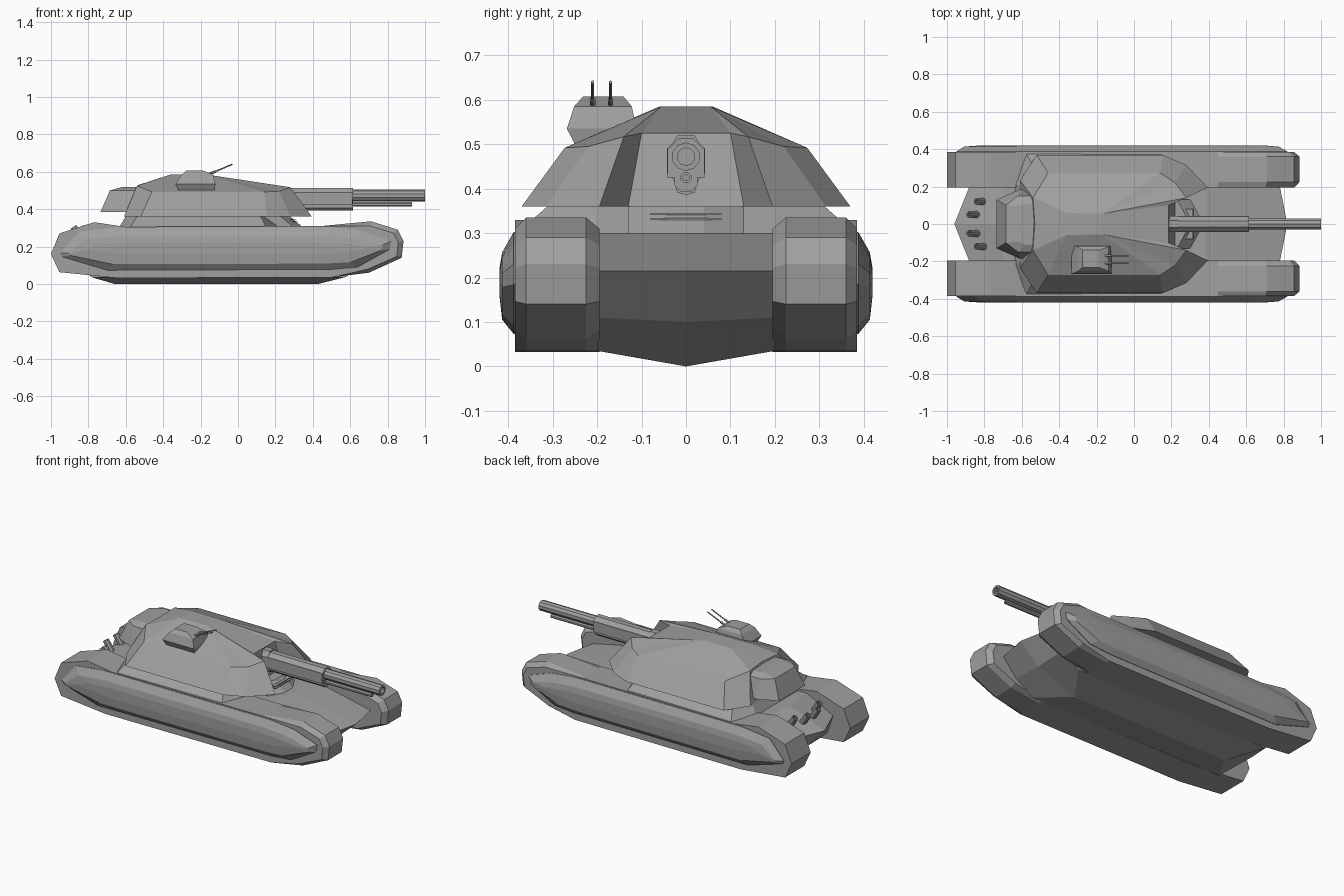
import bpy, bmesh, math
from mathutils import Vector

cube = bpy.data.objects.get("Cube")
if cube:
    bpy.data.objects.remove(cube)

GREY = (0.35, 0.35, 0.35, 1)
paint = bpy.data.materials.new("armour grey")
paint.use_nodes = True
paint.diffuse_color = GREY
paint.node_tree.nodes["Principled BSDF"].inputs["Base Color"].default_value = GREY


def finish(bm, name, smooth=False):
    bmesh.ops.remove_doubles(bm, verts=bm.verts, dist=0.0005)
    bmesh.ops.recalc_face_normals(bm, faces=bm.faces)
    mesh = bpy.data.meshes.new(name)
    bm.to_mesh(mesh)
    bm.free()
    mesh.materials.append(paint)
    for poly in mesh.polygons:
        poly.use_smooth = smooth and len(poly.vertices) == 4
    ob = bpy.data.objects.new(name, mesh)
    bpy.context.collection.objects.link(ob)
    return ob


def loft(name, rings):
    """Skin a stack of equal-length closed rings and cap both ends."""
    bm = bmesh.new()
    loops = [[bm.verts.new(p) for p in ring] for ring in rings]
    n = len(loops[0])
    for a, b in zip(loops, loops[1:]):
        for i in range(n):
            j = (i + 1) % n
            bm.faces.new((a[i], a[j], b[j], b[i]))
    bm.faces.new(loops[0])
    bm.faces.new(loops[-1])
    return finish(bm, name)


def both(half):
    """Complete a half ring that starts and ends on the centre line."""
    return half + [(x, -y, z) for x, y, z in half[-2:0:-1]]


def at_z(points, z):
    return [(x, y, z) for x, y in points]


def at_y(points, y):
    return [(x, y, z) for x, z in points]


def rod(name, start, end, r, sides=8, bore=0):
    """Straight rod; bore makes it a tube with a recessed muzzle."""
    start, end = Vector(start), Vector(end)
    axis = end - start
    turn = axis.to_track_quat('Z', 'Y')

    def ring(centre, radius):
        return [centre + turn @ Vector((radius * math.cos(a), radius * math.sin(a), 0))
                for a in (math.tau * (i + 0.5) / sides for i in range(sides))]
    rings = [ring(start, r), ring(end, r)]
    if bore:
        rings += [ring(end, bore), ring(end - axis.normalized() * 0.06, bore)]
    return loft(name, rings)


def box(name, x, y, z):
    return loft(name, [at_z([(x[0], y[0]), (x[1], y[0]), (x[1], y[1]), (x[0], y[1])], h) for h in z])


# Central hull with a shallow keel, pointed bow and stern
keel = [(-0.96, 0.21), (-0.72, 0.3), (0.38, 0.3), (0.82, 0.215), (0.69, 0.1),
        (0.43, 0), (-0.66, 0), (-0.85, 0.09)]
chine = [(-0.88, 0.21), (-0.7, 0.3), (0.38, 0.3), (0.78, 0.215), (0.69, 0.11),
         (0.57, 0.035), (-0.78, 0.035), (-0.84, 0.09)]
loft("hull", [at_y(chine, -0.2), at_y(keel, 0), at_y(chine, 0.2)])

# Track pods with chamfered noses, and bulging side skirts
pod = [(-1, 0.16), (-0.955, 0.27), (-0.77, 0.33), (-0.6, 0.305), (0.45, 0.31),
       (0.71, 0.335), (0.855, 0.29), (0.885, 0.23), (0.875, 0.14), (0.7, 0.06),
       (0.5, 0.035), (-0.65, 0.032), (-0.955, 0.063)]
pod_edge = [(x, z) if x < 0.6 else (x - 0.12 * (x - 0.65), z - 0.16 * (z - 0.18))
            for x, z in pod]
skirt = [(-0.95, 0.165), (-0.85, 0.28), (-0.66, 0.302), (0.5, 0.302), (0.66, 0.285),
         (0.82, 0.23), (0.81, 0.185), (0.64, 0.09), (0.5, 0.078), (-0.7, 0.073), (-0.94, 0.145)]
skirt_face = [(x * 0.95 - 0.005, 0.18 + (z - 0.186) * 0.66) for x, z in skirt]
skirt_core = [(x * 0.9, 0.19 + (z - 0.18) * 0.4) for x, z in skirt_face]
for side, s in (("left", 1), ("right", -1)):
    loft(side + "_track_pod", [at_y(pod_edge, 0.195 * s), at_y(pod, 0.225 * s),
                               at_y(pod, 0.36 * s), at_y(pod_edge, 0.385 * s)])
    loft(side + "_side_skirt", [at_y(skirt, 0.375 * s), at_y(skirt, 0.388 * s),
                                at_y(skirt_face, 0.414 * s), at_y(skirt_core, 0.42 * s)])

# Raised deck under the turret
deck = [(-0.64, 0), (-0.64, 0.22), (-0.58, 0.386), (0.155, 0.386), (0.23, 0.2), (0.23, 0)]
deck_top = [(-0.6, 0), (-0.6, 0.2), (-0.54, 0.31), (0.12, 0.31), (0.14, 0.2), (0.14, 0)]
loft("upper_deck", [both(at_z(deck, 0.295)), both(at_z(deck_top, 0.362))])

# Driver hood with its vision slit
hood = [(0.1, 0.29), (0.1, 0.36), (0.23, 0.36), (0.3, 0.3), (0.3, 0.29)]
hood_mid = [(x + 0.05 * (x > 0.2), z) for x, z in hood]
loft("driver_hood", [at_y(hood, -0.13), at_y(hood_mid, -0.04),
                     at_y(hood_mid, 0.04), at_y(hood, 0.13)])
box("vision_slit_lip", (0.25, 0.318), (-0.08, 0.08), (0.33, 0.334))
box("vision_slit_brow", (0.25, 0.314), (-0.08, 0.08), (0.341, 0.345))

# Turret: base, shoulder and roof outlines; the cheeks flank a recessed front
base = at_z([(-0.59, 0), (-0.61, 0.235), (-0.52, 0.37), (0.155, 0.37), (0.28, 0.315),
             (0.395, 0.195), (0.22, 0.13), (0.22, 0)], 0.36)
shoulder = [(-0.53, 0, 0.53), (-0.54, 0.14, 0.525), (-0.46, 0.273, 0.492),
            (0.14, 0.273, 0.492), (0.22, 0.22, 0.495), (0.28, 0.14, 0.517),
            (0.185, 0.1, 0.525), (0.185, 0, 0.525)]
crest = [(-0.36, 0)] + [(-0.36, 0.06)] * 2 + [(-0.17, 0.055)] * 4 + [(-0.17, 0)]
loft("turret", [both(base), both(shoulder), both(at_z(crest, 0.585))])

# Turret bustle
bustle_low = [(-0.735, 0), (-0.735, 0.13), (-0.61, 0.185), (-0.5, 0.185), (-0.5, 0)]
bustle_top = [(-0.685, 0), (-0.685, 0.1), (-0.62, 0.15), (-0.5, 0.15), (-0.5, 0)]
bustle_lid = [(-0.62, 0), (-0.62, 0.095), (-0.58, 0.11), (-0.5, 0.11), (-0.5, 0)]
loft("turret_bustle", [both(at_z(bustle_low, 0.385)), both(at_z(bustle_top, 0.5)),
                       both(at_z(bustle_lid, 0.518))])

# Main gun: ribbed sleeve, bored barrel and slim lower barrel
AXIS = 0.472
rod("gun_sleeve", (0.17, 0, AXIS), (0.615, 0, AXIS), 0.044)
rod("lower_sleeve", (0.18, 0, 0.418), (0.615, 0, 0.418), 0.028)
box("sleeve_rib", (0.18, 0.612), (-0.042, 0.042), (0.425, 0.49))
rod("main_barrel", (0.6, 0, AXIS), (1, 0, AXIS), 0.032, 10, 0.02)
rod("lower_barrel", (0.6, 0, 0.425), (0.93, 0, 0.425), 0.013, 8, 0.007)

# Mantlet plate around the sleeve
mantlet = [(0, 0.385), (0.02, 0.392), (0.028, 0.42), (0.043, 0.435), (0.043, 0.49),
           (0.028, 0.505), (0.02, 0.52), (0, 0.52)]
outline = mantlet + [(-y, z) for y, z in mantlet[-2:0:-1]]
loft("mantlet", [[(x, y, z) for y, z in outline] for x in (0.17, 0.235)])

# Cupola as stacked rectangles: x range, y range, height
levels = [((-0.31, -0.13), (-0.24, -0.13), 0.48), ((-0.335, -0.12), (-0.268, -0.112), 0.535),
          ((-0.3, -0.135), (-0.252, -0.122), 0.585), ((-0.275, -0.19), (-0.232, -0.14), 0.607)]
loft("cupola", [at_z([(x[0], y[0]), (x[1], y[0]), (x[1], y[1]), (x[0], y[1])], z)
                for x, y, z in levels])
for side, y in (("left", -0.17), ("right", -0.21)):
    rod(side + "_cupola_gun_jacket", (-0.2, y, 0.567), (-0.12, y, 0.602), 0.007, 6)
    rod(side + "_cupola_gun", (-0.18, y, 0.576), (-0.03, y, 0.64), 0.004, 6)

# Exhaust pipes on the rear deck
for i, (x, y) in enumerate([(-0.82, 0.12), (-0.86, 0.05), (-0.86, -0.05), (-0.82, -0.12)]):
    rod("exhaust_pipe_%d" % (i + 1), (x + 0.03, y, 0.23), (x - 0.02, y, 0.305), 0.02, 8, 0.013)
